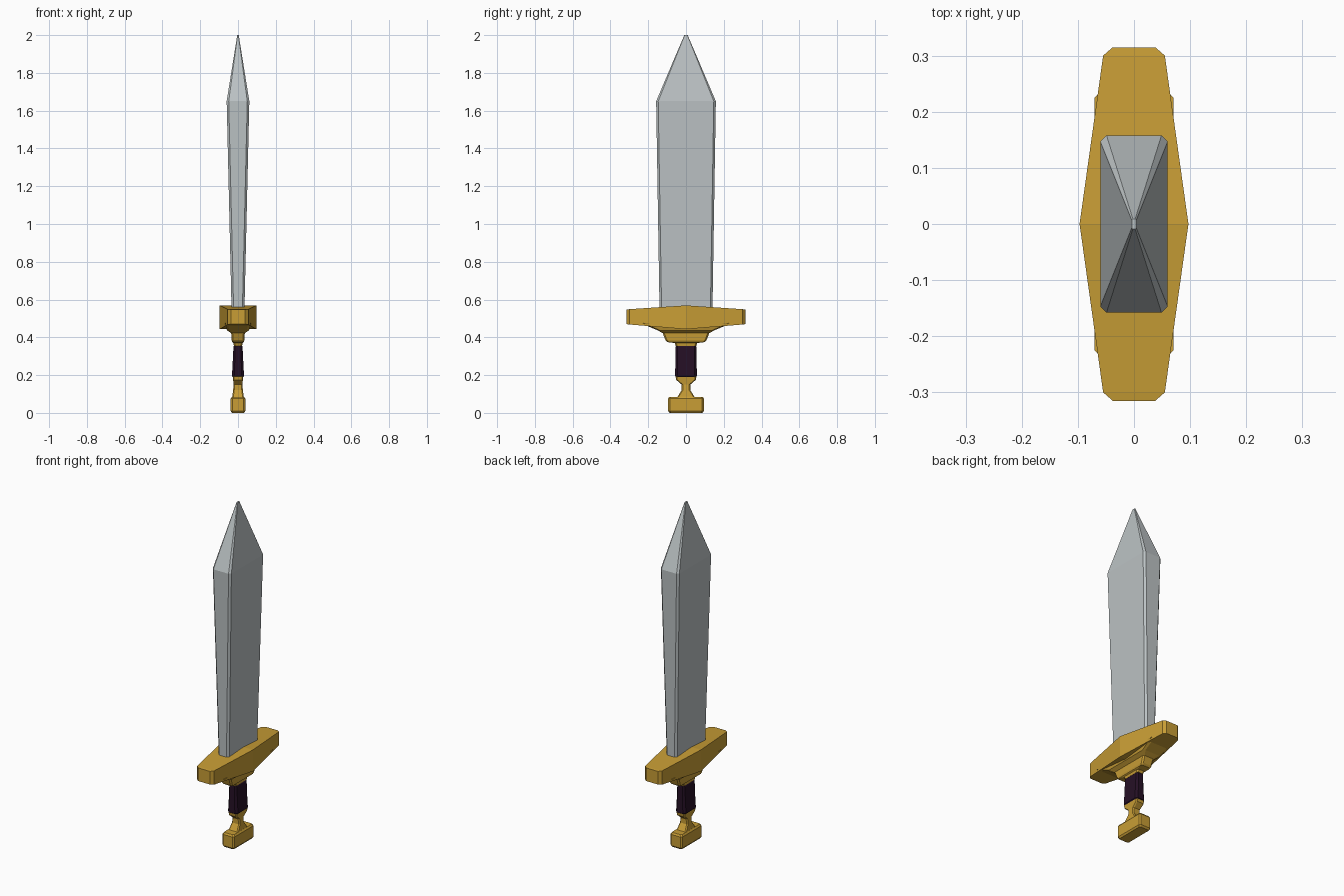
import bpy, bmesh


def material(name, rgb):
    m = bpy.data.materials.new(name)
    m.diffuse_color = (*rgb, 1)
    return m


STEEL = material("steel", (0.50, 0.54, 0.55))
GOLD = material("gold", (0.58, 0.34, 0.036))
GRIP = material("dark purple leather", (0.018, 0.005, 0.018))


def loft(name, rings, mat):
    """Join equally long rings of points with quads and cap both ends."""
    bm = bmesh.new()
    loops = [[bm.verts.new(p) for p in ring] for ring in rings]
    n = len(loops[0])
    for a, b in zip(loops, loops[1:]):
        for i in range(n):
            j = (i + 1) % n
            bm.faces.new((a[i], a[j], b[j], b[i]))
    bm.faces.new(loops[0][::-1])
    bm.faces.new(loops[-1])
    bmesh.ops.recalc_face_normals(bm, faces=bm.faces)
    me = bpy.data.meshes.new(name)
    bm.to_mesh(me)
    bm.free()
    me.materials.append(mat)
    ob = bpy.data.objects.new(name, me)
    bpy.context.collection.objects.link(ob)
    return ob


def octagon(z, hx, hy, c):
    """Rectangle with chamfered corners at height z."""
    return [(hx, -hy + c, z), (hx, hy - c, z), (hx - c, hy, z), (-hx + c, hy, z),
            (-hx, hy - c, z), (-hx, -hy + c, z), (-hx + c, -hy, z), (hx - c, -hy, z)]


def stack(name, sections, mat):
    return loft(name, [octagon(*s) for s in sections], mat)


# Blade, widening to the shoulder and then tapering to the tip
stack("blade", [(0.54, 0.034, 0.140, 0.011), (1.65, 0.060, 0.158, 0.011),
                (2.0, 0.004, 0.009, 0.002)], STEEL)

# Crossguard, lofted along y: y, half width, bottom, top
guard = [(-0.315, 0.038, 0.470, 0.547), (-0.300, 0.055, 0.468, 0.549),
         (0, 0.097, 0.443, 0.569),
         (0.300, 0.055, 0.468, 0.549), (0.315, 0.038, 0.470, 0.547)]
loft("crossguard", [[(-w, y, lo), (w, y, lo), (w, y, hi), (-w, y, hi)]
                    for y, w, lo, hi in guard], GOLD)

# Stepped collar under the guard
stack("collar", [(0.355, 0.022, 0.055, 0.008), (0.370, 0.024, 0.060, 0.008),
                 (0.375, 0.031, 0.100, 0.008), (0.385, 0.034, 0.109, 0.008),
                 (0.422, 0.036, 0.123, 0.008), (0.437, 0.058, 0.150, 0.012),
                 (0.475, 0.070, 0.240, 0.015)], GOLD)

# Leather grip
stack("grip", [(0.188, 0.026, 0.050, 0.010), (0.195, 0.032, 0.058, 0.012),
               (0.270, 0.028, 0.056, 0.011), (0.350, 0.024, 0.055, 0.009),
               (0.358, 0.020, 0.052, 0.008)], GRIP)

# Narrow waist between grip and pommel
stack("pommel_neck", [(0.080, 0.032, 0.050, 0.006), (0.090, 0.030, 0.042, 0.006),
                      (0.120, 0.026, 0.023, 0.006), (0.150, 0.023, 0.023, 0.006),
                      (0.175, 0.026, 0.052, 0.006), (0.192, 0.028, 0.055, 0.006)], GOLD)

# Pommel block
stack("pommel", [(0, 0.032, 0.087, 0.008), (0.010, 0.039, 0.095, 0.009),
                 (0.075, 0.039, 0.095, 0.009), (0.085, 0.032, 0.088, 0.008)], GOLD)
